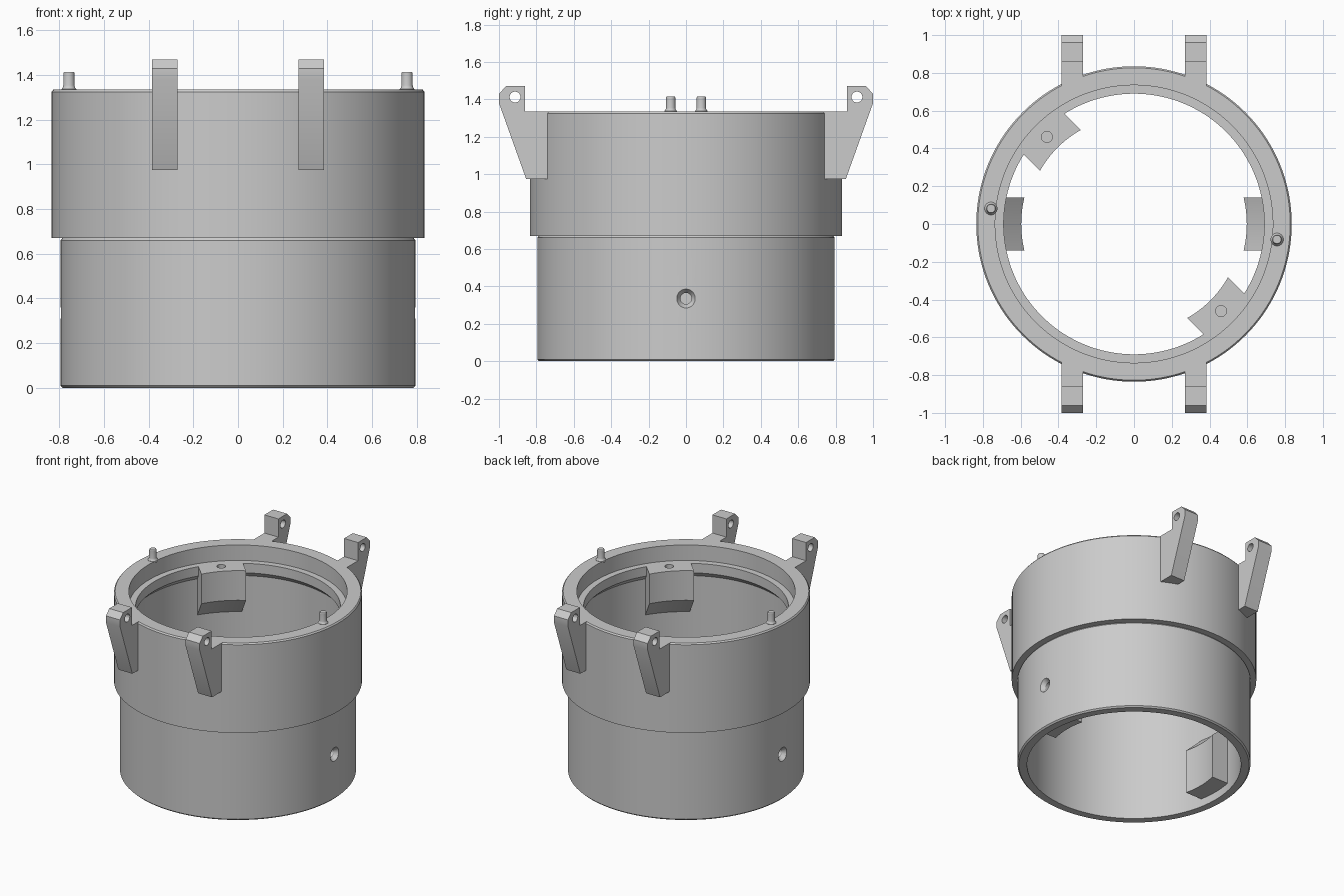
import bpy, bmesh
from math import sin, cos, pi, sqrt, radians
from mathutils import Matrix

if "Cube" in bpy.data.objects:
    bpy.data.objects.remove(bpy.data.objects["Cube"])


def make_object(name, bm):
    bmesh.ops.recalc_face_normals(bm, faces=bm.faces[:])
    mesh = bpy.data.meshes.new(name)
    bm.to_mesh(mesh)
    bm.free()
    obj = bpy.data.objects.new(name, mesh)
    bpy.context.collection.objects.link(obj)
    return obj


def skin(bm, rings, closed):
    """Join successive closed loops of points with quads, capping if open."""
    rings = [[bm.verts.new(p) for p in ring] for ring in rings]
    n, m = len(rings), len(rings[0])
    for i in range(n if closed else n - 1):
        a, b = rings[i], rings[(i + 1) % n]
        for j in range(m):
            k = (j + 1) % m
            bm.faces.new((a[j], a[k], b[k], b[j]))
    if not closed:
        bm.faces.new(rings[0])
        bm.faces.new(rings[-1][::-1])


def ring_lathe(name, profile, steps=144):
    bm = bmesh.new()
    angles = [2 * pi * i / steps for i in range(steps)]
    skin(bm, [[(r * cos(a), r * sin(a), z) for r, z in profile] for a in angles], True)
    return make_object(name, bm)


def round_stack(name, sections, matrix, steps=32):
    """Solid round part from (radius, height) sections along local z."""
    bm = bmesh.new()
    angles = [2 * pi * i / steps for i in range(steps)]
    skin(bm, [[(r * cos(a), r * sin(a), z) for a in angles] for r, z in sections], False)
    bm.transform(matrix)
    return make_object(name, bm)


def inner_block(name, profile, width, angle, steps=16):
    """Straight-sided block on the inner wall with faces curved around z."""
    bm = bmesh.new()
    ts = [width * (i / steps - 0.5) for i in range(steps + 1)]
    skin(bm, [[(sqrt(r * r - t * t), t, z) for r, z in profile] for t in ts], False)
    bm.transform(Matrix.Rotation(angle, 4, 'Z'))
    return make_object(name, bm)


def cut(obj, cutter):
    mod = obj.modifiers.new("cut", 'BOOLEAN')
    mod.operation, mod.solver, mod.object = 'DIFFERENCE', 'EXACT', cutter
    bpy.context.view_layer.objects.active = obj
    bpy.ops.object.modifier_apply(modifier=mod.name)


def turn(angle):
    return Matrix.Rotation(angle, 4, 'Z')


cutters = []

# Stepped tube with a recessed ledge and a chamfered inner lip
body = ring_lathe("tube_body", [
    (0.73, 0), (0.785, 0), (0.795, 0.01), (0.795, 0.66), (0.787, 0.67),
    (0.835, 0.67), (0.835, 1.325), (0.827, 1.335), (0.735, 1.335),
    (0.735, 1.22), (0.69, 1.22), (0.69, 1.15), (0.73, 1.11)])

for side, angle in (("right", 0), ("left", pi)):
    # Lower pads behind the countersunk side holes
    pad = inner_block("screw_pad_" + side, [
        (0.597, 0.06), (0.597, 0.39), (0.73, 0.52), (0.76, 0.52), (0.76, 0.06)],
        0.28, angle)
    hole = round_stack("side_hole_cutter", [(0.03, 0.66), (0.03, 0.765), (0.052, 0.797), (0.052, 0.9)],
                       turn(angle) @ Matrix.Translation((0, 0, 0.335)) @ Matrix.Rotation(pi / 2, 4, 'Y'))
    cut(pad, hole)
    cut(body, hole)
    cutters.append(hole)

    # Upper tabs flush with the ledge, each with a vertical hole
    tab = inner_block("ledge_tab_" + side, [
        (0.572, 1.22), (0.572, 1.0), (0.73, 0.842), (0.76, 0.842), (0.76, 1.22)],
        0.305, angle - pi / 4)
    hole = round_stack("tab_hole_cutter", [(0.029, 1.08), (0.029, 1.3)],
                       turn(angle - pi / 4) @ Matrix.Translation((0.652, 0, 0)))
    cut(tab, hole)
    cutters.append(hole)

    # Locating pins with a flared foot
    round_stack("locating_pin_" + side, [
        (0.034, 1.325), (0.034, 1.337), (0.027, 1.345), (0.025, 1.355),
        (0.025, 1.41), (0.022, 1.415)],
        turn(angle) @ Matrix.Translation((0.757, -0.082, 0)))

# Four hinge brackets: profile in y/z extruded along x
bracket_profile = [(0.72, 0.975), (0.855, 0.975), (1.0, 1.38), (1.0, 1.43),
                   (0.962, 1.47), (0.86, 1.47), (0.86, 1.335), (0.72, 1.335)]
for face, sy in (("front", -1), ("back", 1)):
    for side, sx in (("left", -1), ("right", 1)):
        bm = bmesh.new()
        skin(bm, [[(sx * x, sy * y, z) for y, z in bracket_profile] for x in (0.27, 0.385)], False)
        bracket = make_object(f"hinge_bracket_{face}_{side}", bm)
        hole = round_stack("hinge_hole_cutter", [(0.029, 0.2), (0.029, 0.45)],
                           Matrix.Translation((0, sy * 0.914, 1.412))
                           @ Matrix.Rotation(sx * pi / 2, 4, 'Y'))
        cut(bracket, hole)
        cutters.append(hole)

# Remove helpers and smooth the round faces
for c in cutters:
    bpy.data.objects.remove(c)
bpy.ops.object.select_all(action='DESELECT')
for obj in bpy.context.collection.objects:
    obj.select_set(True)
bpy.context.view_layer.objects.active = body
bpy.ops.object.shade_smooth_by_angle(angle=radians(30))
